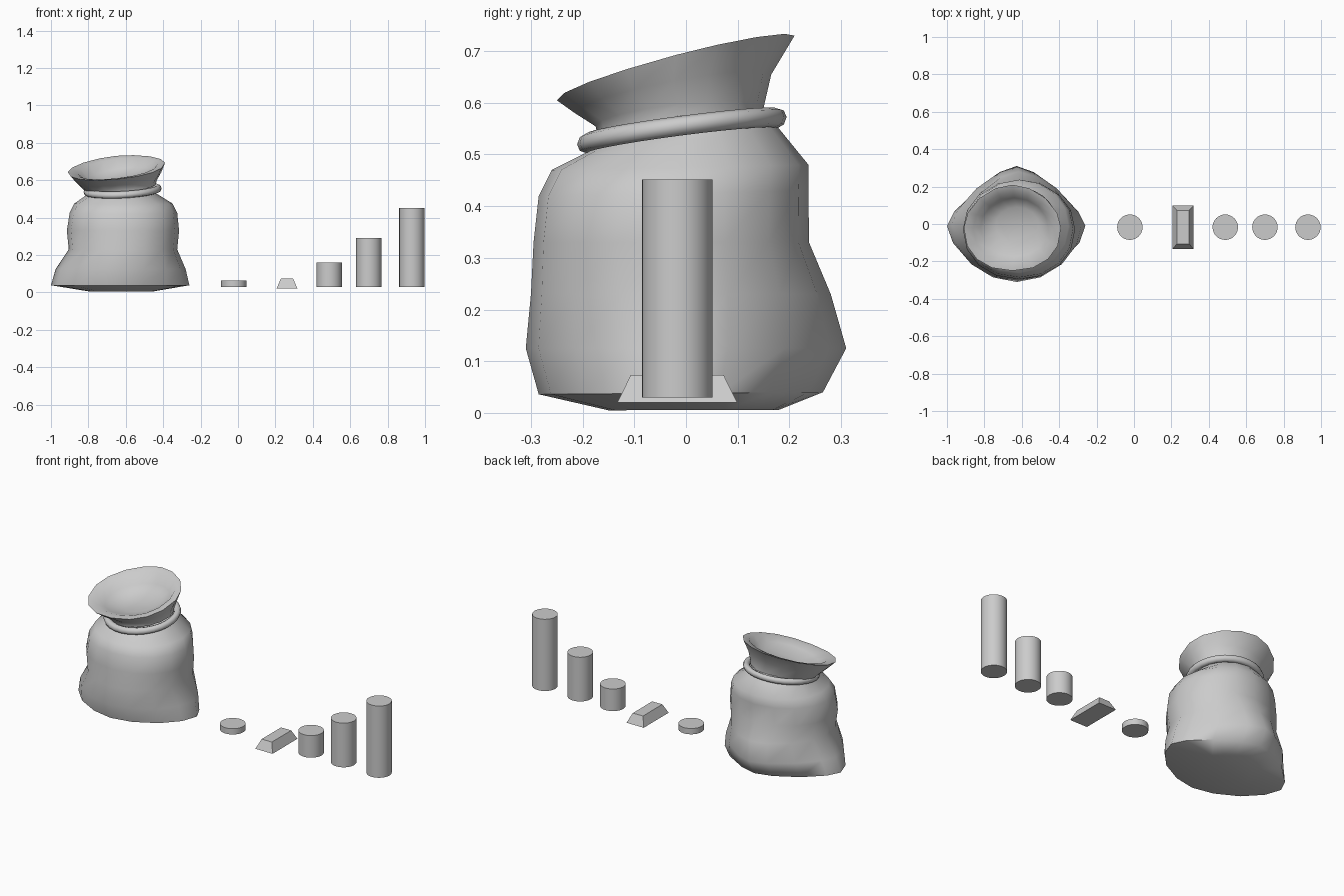
import bpy, bmesh, math
from mathutils import Matrix

cube = bpy.data.objects.get("Cube")
if cube:
    bpy.data.objects.remove(cube)

grey = bpy.data.materials.new("plain_grey")
grey.use_nodes = True
COLOR = (0.6, 0.6, 0.6, 1)
grey.diffuse_color = COLOR
grey.node_tree.nodes["Principled BSDF"].inputs["Base Color"].default_value = COLOR


def finish(name, bm, angle=40):
    bmesh.ops.recalc_face_normals(bm, faces=bm.faces[:])
    mesh = bpy.data.meshes.new(name)
    bm.to_mesh(mesh)
    bm.free()
    mesh.materials.append(grey)
    obj = bpy.data.objects.new(name, mesh)
    bpy.context.collection.objects.link(obj)
    bpy.ops.object.select_all(action='DESELECT')
    obj.select_set(True)
    bpy.context.view_layer.objects.active = obj
    bpy.ops.object.shade_smooth_by_angle(angle=math.radians(angle))
    return obj


def power(v, p):
    return math.copysign(abs(v) ** p, v)


def loft(name, rings, tilt=0, caps=(0, -1), segments=16, angle=60):
    """Ring: front z, back z, left x, right x, front y, back y, front and back pinch."""
    bm = bmesh.new()
    loops = []
    for zf, zb, x0, x1, yf, yb, pf, pb in rings:
        loop = []
        for i in range(segments):
            a = math.tau * i / segments
            c, s = math.cos(a), math.sin(a)
            p = pb if s > 0 else pf
            u, v = power(c, p), power(s, p)
            x = (x0 + x1) / 2 + u * (x1 - x0) / 2
            y = (yf + yb) / 2 + v * (yb - yf) / 2
            z = (zf + zb) / 2 + v * (zb - zf) / 2 + tilt * u
            loop.append(bm.verts.new((x, y, z)))
        loops.append(loop)
    for low, high in zip(loops, loops[1:]):
        for i in range(segments):
            j = (i + 1) % segments
            bm.faces.new((low[i], low[j], high[j], high[i]))
    for k in caps:
        bm.faces.new(loops[k])
    return finish(name, bm, angle)


# Sack body: pinched bottom corners, waist, round shoulders, tilted neck
loft("sack_body", [
    (.005, .006, -.80, -.45, -.15, .18, 1, 1),
    (.036, .040, -1.0, -.26, -.285, .265, 1.15, 1.35),
    (.125, .125, -.975, -.28, -.31, .31, 1.05, 1.4),
    (.23, .23, -.905, -.325, -.30, .28, .95, 1.2),
    (.33, .33, -.915, -.315, -.295, .238, .95, 1),
    (.42, .43, -.90, -.325, -.285, .237, .95, 1),
    (.47, .48, -.875, -.35, -.26, .237, 1, 1),
    (.505, .55, -.80, -.435, -.19, .18, 1, 1),
    (.53, .58, -.79, -.45, -.17, .155, 1, 1),
])

# Flared collar: outside up to the rim, then inward to a shallow hollow
loft("sack_collar", [
    (.53, .57, -.80, -.44, -.17, .15, 1, 1),
    (.555, .59, -.825, -.435, -.175, .15, 1, 1),
    (.58, .655, -.87, -.41, -.215, .165, .95, 1.05),
    (.605, .73, -.91, -.39, -.25, .21, .9, 1.1),
    (.61, .715, -.86, -.43, -.21, .17, .9, 1.05),
    (.60, .66, -.82, -.46, -.175, .14, .95, 1),
    (.59, .62, -.74, -.51, -.10, .09, 1, 1),
], tilt=.025, caps=(-1,))

# Rope tie around the neck
rope = bmesh.new()
major, minor, around, tube = .19, .019, 28, 8
grid = []
for i in range(around):
    a = math.tau * i / around
    grid.append([])
    for j in range(tube):
        b = math.tau * j / tube
        r = major + minor * math.cos(b)
        x, y = -.617 + r * math.cos(a), -.008 + .97 * r * math.sin(a)
        z = .547 + .13 * y + .01 * math.cos(a) + minor * math.sin(b)
        grid[-1].append(rope.verts.new((x, y, z)))
for i in range(around):
    for j in range(tube):
        k, m = (i + 1) % around, (j + 1) % tube
        rope.faces.new((grid[i][j], grid[k][j], grid[k][m], grid[i][m]))
finish("rope_tie", rope, 80)

# Single coin and the three coin stacks
for name, x, top in (("coin", -.022, .064), ("short_stack", .488, .16),
                     ("medium_stack", .70, .29), ("tall_stack", .93, .452)):
    bm = bmesh.new()
    base = .03
    bmesh.ops.create_cone(bm, cap_ends=True, segments=32, radius1=.068,
                          radius2=.068, depth=top - base,
                          matrix=Matrix.Translation((x, -.017, (base + top) / 2)))
    finish(name, bm)

# Ingot: box tapered towards the top
bar = bmesh.new()
bmesh.ops.create_cube(bar, size=1)
for v in bar.verts:
    upper = v.co.z > 0
    v.co.x = .262 + v.co.x * (.066 if upper else .112)
    v.co.y = -.017 + v.co.y * (.18 if upper else .232)
    v.co.z = .073 if upper else .02
finish("ingot", bar, 30)
